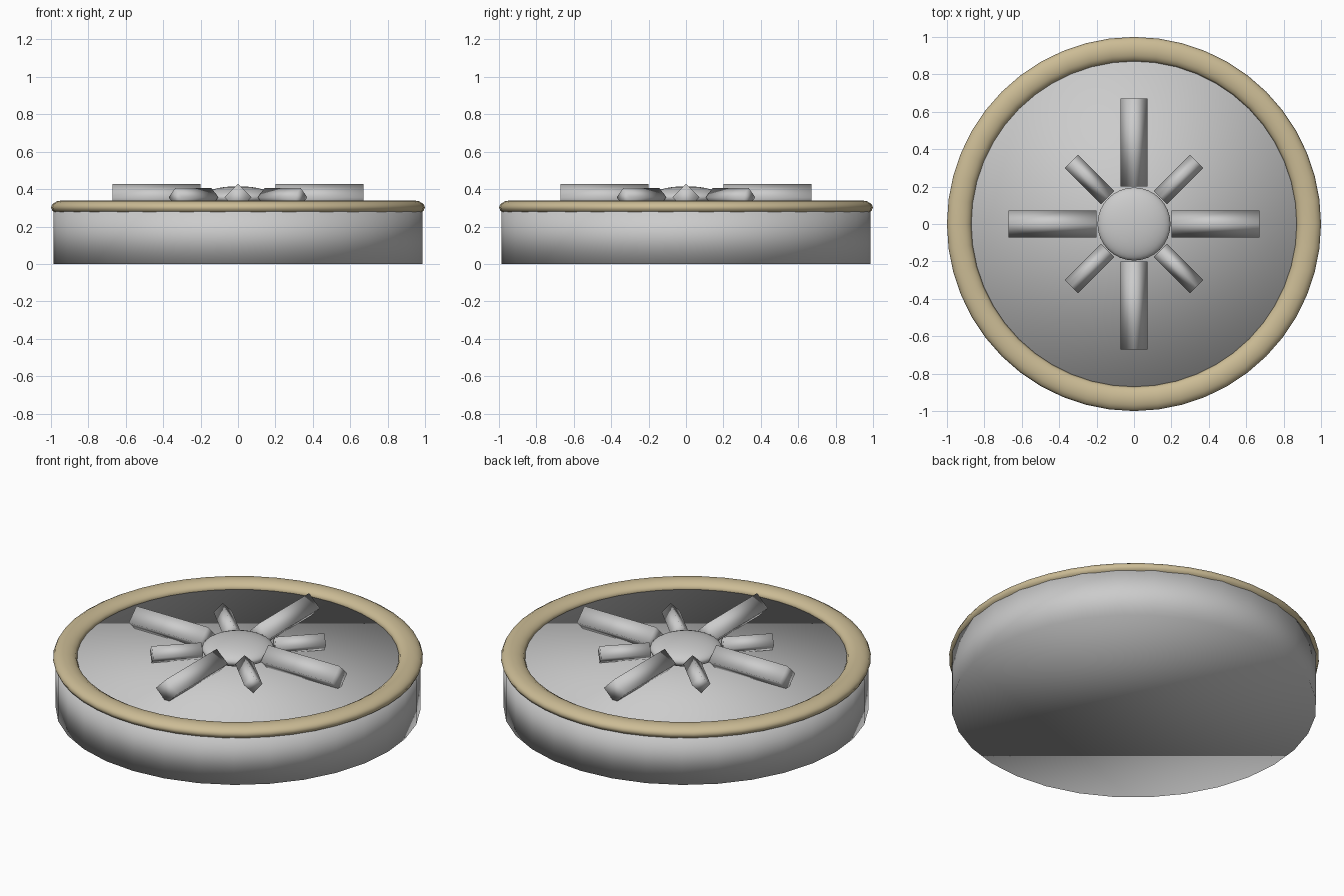
import bpy
from math import cos, sin, pi

if "Cube" in bpy.data.objects:
    bpy.data.objects.remove(bpy.data.objects["Cube"])


def smooth(ob):
    for p in ob.data.polygons:
        p.use_smooth = True


def named(name):
    ob = bpy.context.object
    ob.name = name
    smooth(ob)
    return ob


# Round base drum
bpy.ops.mesh.primitive_cylinder_add(vertices=32, radius=0.987, depth=0.30,
                                    location=(0, 0, 0.15))
named("base_drum")

# Flattened rim ring
bpy.ops.mesh.primitive_torus_add(major_segments=48, minor_segments=12,
                                 major_radius=0.935, minor_radius=0.065,
                                 location=(0, 0, 0.302))
rim = named("rim_ring")
rim.scale.z = 0.59
mat = bpy.data.materials.new("tan_rim")
mat.diffuse_color = (0.60, 0.50, 0.30, 1)
mat.use_nodes = True
mat.node_tree.nodes["Principled BSDF"].inputs["Base Color"].default_value = mat.diffuse_color
rim.data.materials.append(mat)

# Flattened domed hub
bpy.ops.mesh.primitive_uv_sphere_add(segments=32, ring_count=16, radius=0.195,
                                     location=(0, 0, 0.355))
named("hub").scale.z = 0.31


# Diamond-section spoke lying radially, ridge up
def spoke(name, angle, r0, r1, half):
    d = (cos(angle), sin(angle))
    section = [(half, 0), (0, half), (-half, 0), (0, -half)]
    verts = [(d[0] * r - d[1] * s, d[1] * r + d[0] * s, 0.356 + h)
             for r in (r0, r1) for s, h in section]
    faces = [(i, i + 4, (i + 1) % 4 + 4, (i + 1) % 4) for i in range(4)]
    faces = [f[::-1] for f in faces] + [(0, 1, 2, 3), (7, 6, 5, 4)]
    faces = [f[::-1] for f in faces]
    me = bpy.data.meshes.new(name)
    me.from_pydata(verts, [], faces)
    ob = bpy.data.objects.new(name, me)
    bpy.context.collection.objects.link(ob)
    smooth(ob)
    # consistent outward normals
    import bmesh
    bm = bmesh.new()
    bm.from_mesh(me)
    bmesh.ops.recalc_face_normals(bm, faces=bm.faces)
    bm.to_mesh(me)
    bm.free()


# Alternating long and short spokes
for i in range(8):
    if i % 2 == 0:
        spoke(f"long_spoke_{i}", i * pi / 4, 0.20, 0.67, 0.072)
    else:
        spoke(f"short_spoke_{i}", i * pi / 4, 0.20, 0.474, 0.05)
